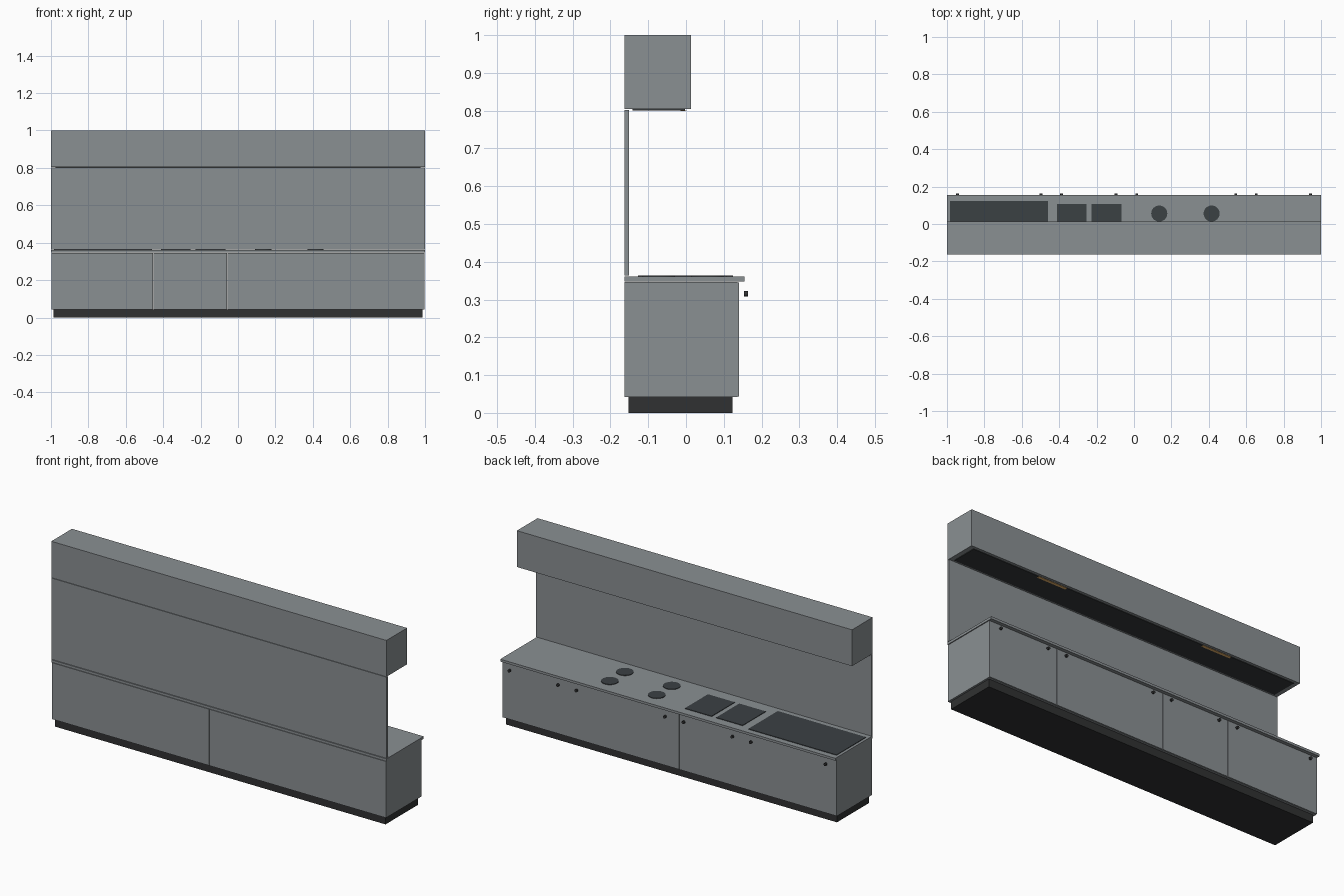
import bpy

if "Cube" in bpy.data.objects:
    bpy.data.objects.remove(bpy.data.objects["Cube"])


def material(name, rgb):
    m = bpy.data.materials.new(name)
    m.diffuse_color = (*rgb, 1)
    m.use_nodes = True
    m.node_tree.nodes["Principled BSDF"].inputs["Base Color"].default_value = m.diffuse_color
    return m


GREY = material("slate_grey", (0.255, 0.277, 0.29))
DARK = material("dark", (0.03, 0.031, 0.032))
PANEL = material("panel", (0.036, 0.04, 0.042))
PLATE = material("plate", (0.044, 0.052, 0.057))
LAMP = material("warm_light", (0.8, 0.45, 0.15))


def box(name, x, y, z, mat=GREY):
    """Box from (min, max) ranges on each axis."""
    r = (x, y, z)
    bpy.ops.mesh.primitive_cube_add(size=1, location=[(a + b) / 2 for a, b in r])
    o = bpy.context.object
    o.name = name
    o.scale = [b - a for a, b in r]
    bpy.ops.object.transform_apply(location=False, rotation=False, scale=True)
    o.data.materials.append(mat)
    return o


def disc(name, loc, radius, depth, sides, mat, rot=(0, 0, 0)):
    bpy.ops.mesh.primitive_cylinder_add(vertices=sides, radius=radius, depth=depth,
                                        location=loc, rotation=rot)
    o = bpy.context.object
    o.name = name
    o.data.materials.append(mat)
    bpy.ops.object.shade_smooth_by_angle()
    return o


# Plinth, worktop and splashback
box("plinth", (-0.987, 0.987), (-0.152, 0.123), (0, 0.042), DARK)
box("worktop", (-1, 1), (-0.163, 0.155), (0.348, 0.361))
box("splashback", (-1, 1), (-0.163, -0.151), (0.364, 0.802))

# Base cabinets side by side with hairline gaps, each with a door
edges = [-0.998, -0.453, -0.057, 0.588, 0.998]
for a, b in zip(edges, edges[1:]):
    box("base_cabinet", (a + 0.0007, b - 0.0007), (-0.163, 0.136), (0.042, 0.346))
    box("door", (a + 0.0012, b - 0.0012), (0.1365, 0.14), (0.043, 0.345))

# Two knobs per door
for kx in (-0.943, -0.497, -0.387, -0.096, 0.015, 0.544, 0.654, 0.943):
    disc("door_knob", (kx, 0.159, 0.315), 0.0075, 0.01, 16, DARK, (1.5708, 0, 0))

# Sink and hob inserts lying on the worktop
Z = (0.361, 0.364)
box("drainer_plate", (-0.985, -0.459), (-0.127, 0.124), Z, PLATE)
box("sink_left", (-0.413, -0.255), (-0.09, 0.107), Z, PLATE)
box("sink_right", (-0.228, -0.068), (-0.09, 0.107), Z, PLATE)
for bx in (0.135, 0.415):
    for by in (0.056, -0.072):
        disc("burner", (bx, by, 0.3625), 0.043, 0.003, 32, PLATE)

# Upper cabinet with dark underside panel and two light strips
box("upper_cabinet", (-1, 1), (-0.163, 0.013), (0.804, 1.0))
box("underside_panel", (-0.975, 0.975), (-0.142, -0.002), (0.801, 0.804), PANEL)
for lx in (-0.507, 0.493):
    box("light_strip", (lx - 0.085, lx + 0.085), (-0.014, 0.001), (0.7995, 0.801), LAMP)
